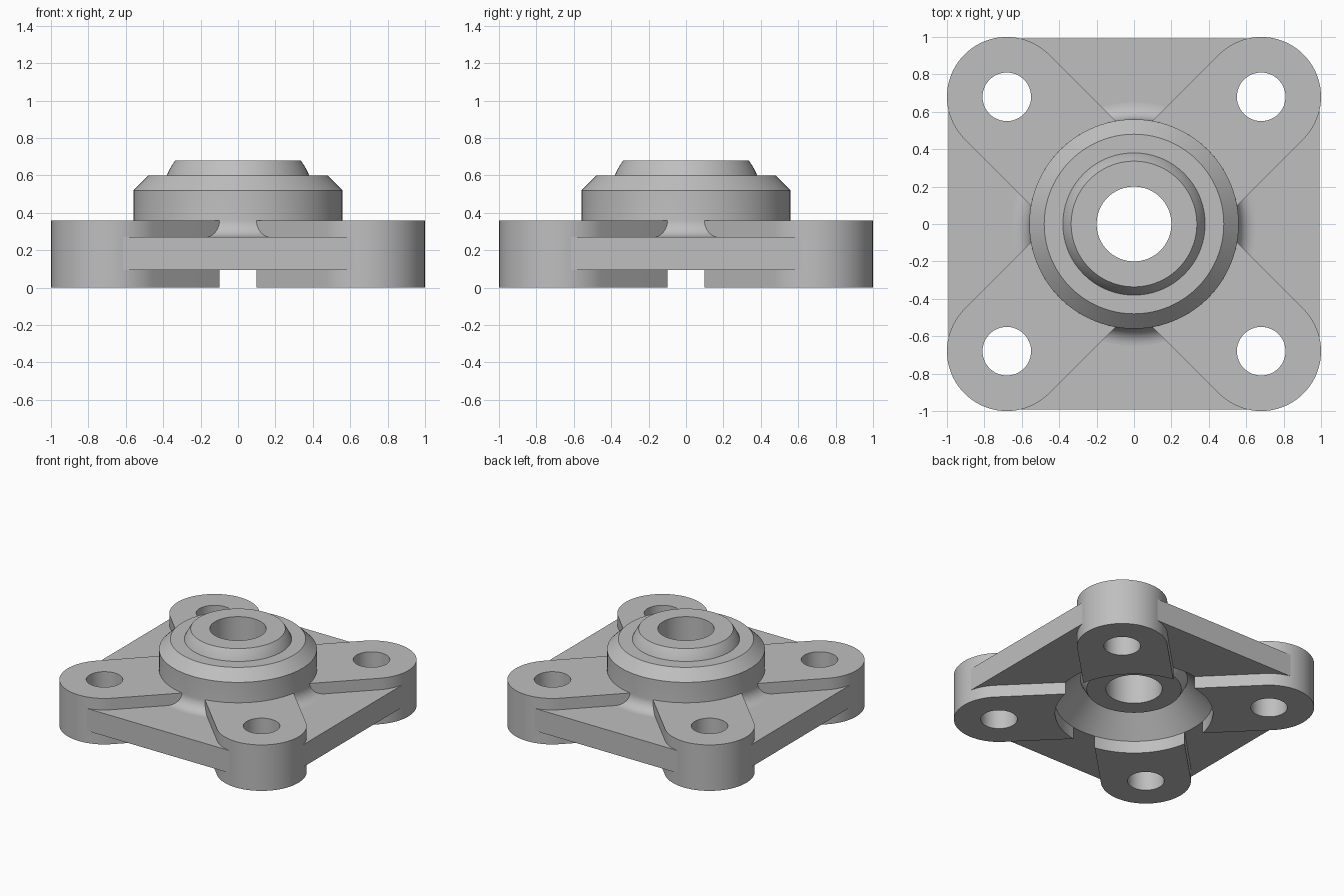
import bpy, bmesh
from math import sin, cos, pi, asin, atan2, radians, hypot

cube = bpy.data.objects.get("Cube")
if cube:
    bpy.data.objects.remove(cube)

# Single cast-metal colour
metal = bpy.data.materials.new("metal_grey")
metal.use_nodes = True
GREY = (0.52, 0.52, 0.52, 1)
metal.diffuse_color = GREY
metal.node_tree.nodes["Principled BSDF"].inputs["Base Color"].default_value = GREY


def arc(cx, cy, r, a0, a1, n):
    return [(cx + r * cos(a0 + (a1 - a0) * i / n),
             cy + r * sin(a0 + (a1 - a0) * i / n)) for i in range(n + 1)]


def finish(name, bm):
    bmesh.ops.recalc_face_normals(bm, faces=bm.faces)
    mesh = bpy.data.meshes.new(name)
    bm.to_mesh(mesh)
    bm.free()
    mesh.materials.append(metal)
    obj = bpy.data.objects.new(name, mesh)
    bpy.context.collection.objects.link(obj)
    bpy.ops.object.select_all(action='DESELECT')
    obj.select_set(True)
    bpy.context.view_layer.objects.active = obj
    bpy.ops.object.shade_smooth_by_angle(angle=radians(30))
    return obj


def prism(name, loops, z0, z1, turn):
    """Extrude an outline (later loops are holes) and turn it about z."""
    bm = bmesh.new()
    for loop in loops:
        vs = [bm.verts.new((x, y, z0)) for x, y in loop]
        for i, v in enumerate(vs):
            bm.edges.new((vs[i - 1], v))
    bmesh.ops.triangle_fill(bm, use_beauty=True, edges=bm.edges[:])
    top = bmesh.ops.extrude_face_region(bm, geom=bm.faces[:], use_keep_orig=True)
    verts = [g for g in top["geom"] if isinstance(g, bmesh.types.BMVert)]
    bmesh.ops.translate(bm, verts=verts, vec=(0, 0, z1 - z0))
    obj = finish(name, bm)
    obj.rotation_euler.z = turn
    return obj


def lathe(name, profile, n=96):
    """Revolve a closed (radius, height) profile about z."""
    bm = bmesh.new()
    rings = [[bm.verts.new((r * cos(2 * pi * i / n), r * sin(2 * pi * i / n), z))
              for r, z in profile] for i in range(n)]
    for i in range(n):
        a, b = rings[i - 1], rings[i]
        for j in range(len(profile)):
            bm.faces.new((a[j - 1], b[j - 1], b[j], a[j]))
    return finish(name, bm)


HUB, BOSS, REACH = 0.56, 0.32, 0.68 * 2 ** 0.5

# Corner arms with rounded ends and bolt holes
half = asin(BOSS / HUB)
arm = arc(REACH, 0, BOSS, -pi / 2, pi / 2, 40) + arc(0, 0, HUB, half, -half, 24)
bolt_hole = arc(REACH, 0, 0.13, 0, 2 * pi, 48)[:-1]

# Thin webs between the arms, ending inside them
spread = atan2(0.154, 0.538)
web = [(-0.62, 0.993), (-0.5, 0.84)]
web += arc(0, 0, HUB, pi / 2 + spread, pi / 2 - spread, 16)
web += [(0.5, 0.84), (0.62, 0.993)]

for k, (corner, side) in enumerate(zip(
        ("back_left", "back_right", "front_right", "front_left"),
        ("back", "right", "front", "left"))):
    prism("arm_" + corner, [arm, bolt_hole], 0, 0.36, pi / 4 + k * pi / 2)
    prism("web_" + side, [web], 0.095, 0.27, k * pi / 2)

# Central housing: fillet at the foot, chamfered rim, conical recess below
fillet = arc(0.65, 0.36, 0.09, -pi / 2, -pi, 10)
lathe("housing", fillet + [(HUB, 0.52), (0.48, 0.6), (0.38, 0.6), (0.38, 0.28),
                           (HUB, 0.095), (HUB, 0.2)])

# Bearing insert: ball-shaped outside with a straight bore
ball = hypot(0.336, 0.24)
tilt = asin(0.24 / ball)
lathe("bearing_insert", [(0.2, 0.2)] + arc(0, 0.44, ball, -tilt, tilt, 20) + [(0.2, 0.68)])
